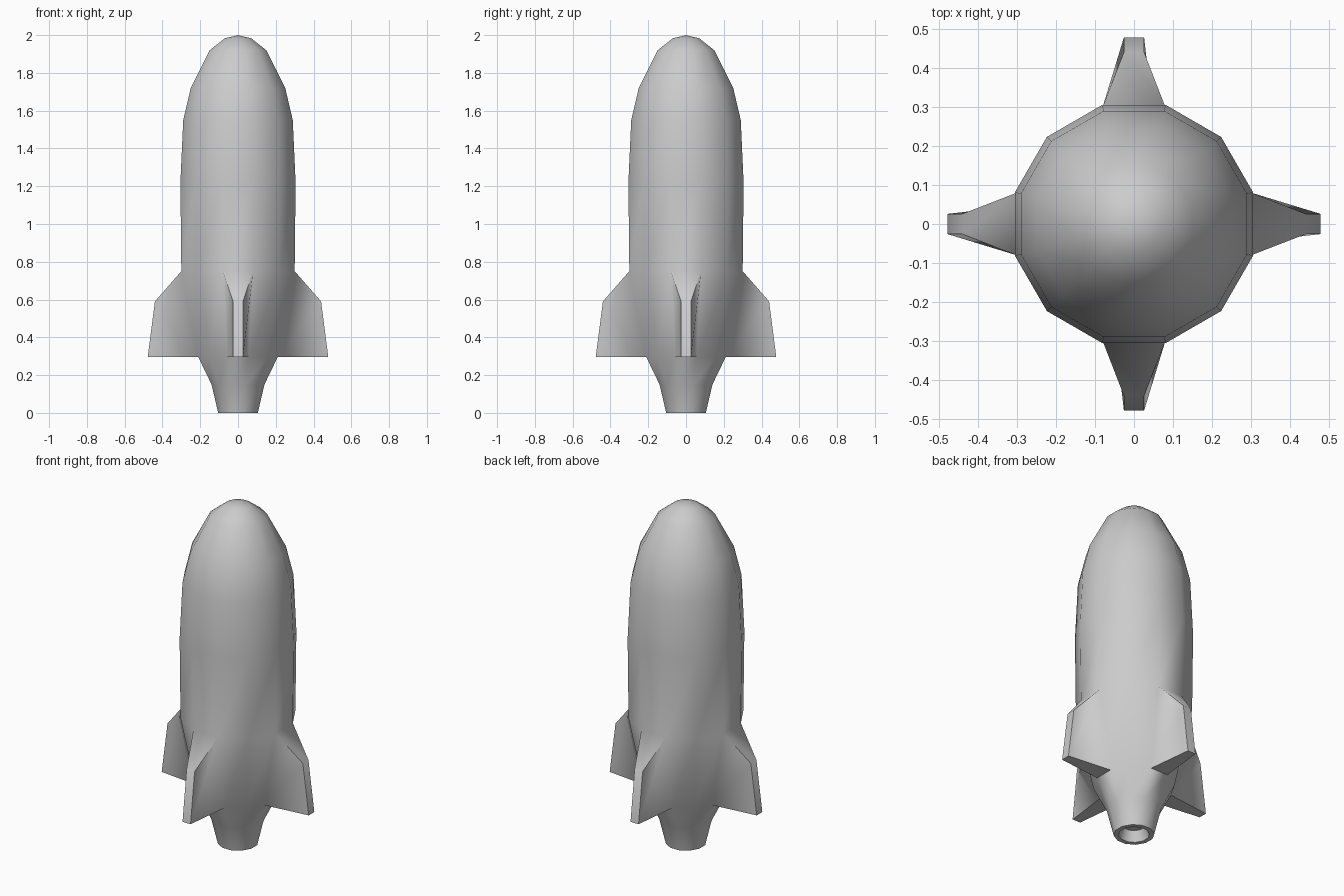
import bpy, bmesh, math
from mathutils import Matrix

if "Cube" in bpy.data.objects:
    bpy.data.objects.remove(bpy.data.objects["Cube"], do_unlink=True)

SIDES = 12
STEP = 2 * math.pi / SIDES
# Distance to the flat sides and height, from inside the nozzle up to the nose
PROFILE = [(0.06, 0.06), (0.08, 0.0), (0.105, 0.0), (0.14, 0.15), (0.21, 0.295),
           (0.30, 0.75), (0.305, 1.22), (0.29, 1.55), (0.25, 1.72),
           (0.15, 1.92), (0.07, 1.983)]
FIN_BAND = 4  # the profile segment that the fins grow from

grey = bpy.data.materials.new("grey_hull")
grey.use_nodes = True
colour = (0.6, 0.6, 0.6, 1)
grey.diffuse_color = colour
grey.node_tree.nodes["Principled BSDF"].inputs["Base Color"].default_value = colour

bm = bmesh.new()


def ring(flat, z):
    radius = flat / math.cos(STEP / 2)
    return [bm.verts.new((radius * math.cos((i - 0.5) * STEP),
                          radius * math.sin((i - 0.5) * STEP), z))
            for i in range(SIDES)]


# Hull, with flat sides facing the four fins
rings = [ring(flat, z) for flat, z in PROFILE]
fin_roots = []
for band, (low, high) in enumerate(zip(rings, rings[1:])):
    for i in range(SIDES):
        j = (i + 1) % SIDES
        face = bm.faces.new((low[i], low[j], high[j], high[i]))
        if band == FIN_BAND and i % 3 == 0:
            fin_roots.append((face, i * STEP))

# Nozzle floor and rounded nose tip
bm.faces.new(list(reversed(rings[0])))
tip = bm.verts.new((0, 0, 2))
for i in range(SIDES):
    bm.faces.new((rings[-1][i], rings[-1][(i + 1) % SIDES], tip))

# Fins pulled out of the hull, tapering to a narrow outer edge
for face, angle in fin_roots:
    outer = bmesh.ops.extrude_discrete_faces(bm, faces=[face])["faces"][0]
    turn = Matrix.Rotation(angle, 3, "Z")
    for v in outer.verts:
        local = turn.inverted() @ v.co
        top = local.z > 0.5
        local.x = 0.44 if top else 0.478
        local.y = math.copysign(0.026, local.y)
        local.z = 0.59 if top else 0.295
        v.co = turn @ local

bmesh.ops.remove_doubles(bm, verts=bm.verts, dist=0.0001)
bmesh.ops.recalc_face_normals(bm, faces=bm.faces)
mesh = bpy.data.meshes.new("rocket_hull_with_fins")
bm.to_mesh(mesh)
bm.free()
mesh.materials.append(grey)
rocket = bpy.data.objects.new("rocket_hull_with_fins", mesh)
bpy.context.collection.objects.link(rocket)

# Smooth hull with crisp fin and nozzle edges
bpy.ops.object.select_all(action="DESELECT")
rocket.select_set(True)
bpy.context.view_layer.objects.active = rocket
bpy.ops.object.shade_smooth_by_angle(angle=math.radians(50))
